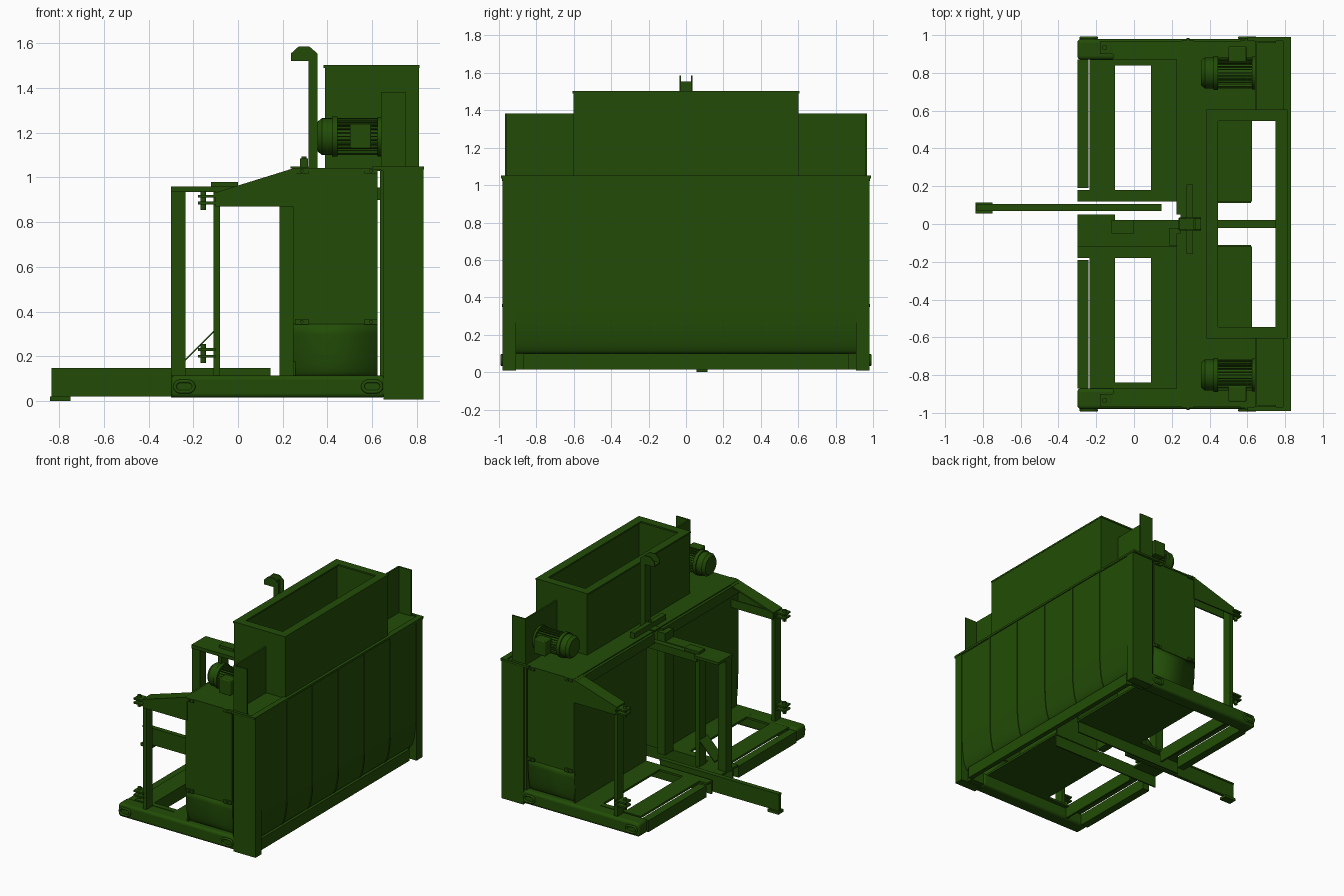
import bpy, bmesh, math
from mathutils import Matrix, Vector

if "Cube" in bpy.data.objects:
    bpy.data.objects.remove(bpy.data.objects["Cube"])

green = bpy.data.materials.new("dark_green")
green.diffuse_color = (0.016, 0.073, 0.002, 1)
green.use_nodes = True
green.node_tree.nodes["Principled BSDF"].inputs["Base Color"].default_value = green.diffuse_color


def finish(name, bm, bevel=0, smooth=False):
    bmesh.ops.recalc_face_normals(bm, faces=bm.faces)
    me = bpy.data.meshes.new(name)
    bm.to_mesh(me)
    bm.free()
    me.materials.append(green)
    ob = bpy.data.objects.new(name, me)
    bpy.context.collection.objects.link(ob)
    if bevel:
        m = ob.modifiers.new("bevel", "BEVEL")
        m.width, m.segments = bevel, 4
    if smooth or bevel:
        bpy.context.view_layer.objects.active = ob
        bpy.ops.object.select_all(action="DESELECT")
        ob.select_set(True)
        bpy.ops.object.shade_smooth_by_angle(angle=math.radians(35))
    return ob


def prism(name, pts, y0, y1, both=False, bevel=0, smooth=False):
    """Extrude an x-z outline from y0 to y1, optionally repeated at -y."""
    for s in ((1, -1) if both else (1,)):
        bm = bmesh.new()
        f = bm.faces.new([bm.verts.new((x, s * y0, z)) for x, z in pts])
        ext = bmesh.ops.extrude_face_region(bm, geom=[f])["geom"]
        bmesh.ops.translate(bm, vec=(0, s * (y1 - y0), 0),
                            verts=[v for v in ext if isinstance(v, bmesh.types.BMVert)])
        finish(name, bm, bevel, smooth)


def box(name, x0, x1, y0, y1, z0, z1, both=False, bevel=0):
    prism(name, [(x0, z0), (x1, z0), (x1, z1), (x0, z1)], y0, y1, both, bevel)


def cyl(name, p, q, r, both=False, r2=None, seg=32):
    for s in ((1, -1) if both else (1,)):
        a, b = Vector((p[0], s * p[1], p[2])), Vector((q[0], s * q[1], q[2]))
        d = b - a
        bm = bmesh.new()
        M = Matrix.Translation((a + b) / 2) @ d.to_track_quat("Z", "Y").to_matrix().to_4x4()
        bmesh.ops.create_cone(bm, cap_ends=True, segments=seg, radius1=r,
                              radius2=r if r2 is None else r2, depth=d.length, matrix=M)
        finish(name, bm, smooth=True)


# Base frame
box("side_rail", -0.30, 0.66, 0.87, 0.98, 0.015, 0.115, True, 0.02)
box("side_rail_ledge", -0.10, 0.62, 0.84, 0.88, 0.10, 0.115, True)
box("front_base_bar", -0.30, -0.242, 0.19, 0.87, 0.015, 0.10, True)
box("front_base_plate", -0.236, -0.10, 0.17, 0.87, 0.10, 0.115, True)
box("front_base_flange", -0.115, -0.10, 0.17, 0.87, 0.02, 0.10, True)
box("middle_base_rail", -0.30, 0.62, 0.12, 0.18, 0.10, 0.115, True)
box("middle_base_flange", -0.30, 0.62, 0.12, 0.13, 0.015, 0.10, True)
box("base_joint_plate", -0.30, -0.10, -0.13, 0.05, 0.10, 0.115)
box("rear_base_bar", 0.765, 0.80, -0.87, 0.87, 0.015, 0.10)
for x in (-0.24, 0.60):   # oval tie-down rings and backing plates
    for s in (1, -1):
        cu = bpy.data.curves.new("tie_ring", "CURVE")
        cu.dimensions, cu.bevel_depth, cu.bevel_resolution = "3D", 0.008, 3
        sp = cu.splines.new("POLY")
        sp.points.add(19)
        for i, pt in enumerate(sp.points):
            a = 2 * math.pi * (i + 0.5) / 20
            off = 0.015 if math.cos(a) > 0 else -0.015
            pt.co = (x + off + 0.027 * math.cos(a), s * 0.985, 0.065 + 0.024 * math.sin(a), 1)
        sp.use_cyclic_u = True
        cu.materials.append(green)
        bpy.context.collection.objects.link(bpy.data.objects.new("tie_ring", cu))

# Drawbar
box("drawbar", -0.835, 0.145, 0.075, 0.10, 0.02, 0.145)
box("drawbar_lip", -0.835, 0.145, 0.07, 0.105, 0.135, 0.147)
box("drawbar_foot", -0.84, -0.75, 0.055, 0.115, 0.0, 0.02)

# Bins: floor, front wall, inner wall
box("bin_floor", 0.09, 0.625, 0.12, 0.96, 0.10, 0.115, True)
box("bin_front_wall", 0.245, 0.257, 0.115, 0.95, 0.10, 1.03, True)
box("bin_inner_wall", 0.245, 0.62, 0.112, 0.122, 0.10, 1.03, True)

# Side doors and lower flared covers, with hinges
box("side_door", 0.245, 0.625, 0.95, 0.965, 0.345, 1.04, True)
for s in (1, -1):
    bm = bmesh.new()
    rows = []
    for i in range(9):
        t = i / 8
        y = s * (0.962 - 0.04 * (1 - math.cos(t * math.pi / 2)))
        rows.append([bm.verts.new((x, y, 0.345 - 0.235 * math.sin(t * math.pi / 2))) for x in (0.245, 0.625)])
    for a, b in zip(rows, rows[1:]):
        bm.faces.new((a[0], a[1], b[1], b[0]))
    ob = finish("lower_side_cover", bm, smooth=True)
    ob.modifiers.new("thick", "SOLIDIFY").thickness = 0.008
for x in (0.285, 0.595):
    for z in (0.355, 1.03):
        box("door_hinge", x - 0.03, x + 0.03, 0.965, 0.975, z - 0.012, z + 0.012, True)
        cyl("hinge_bolt", (x, 0.97, z), (x, 0.985, z), 0.008, True, seg=12)

# Roof plates around the hopper opening
box("front_roof", 0.245, 0.40, -0.97, 0.97, 1.03, 1.042)
box("end_roof", 0.40, 0.64, 0.60, 0.97, 1.03, 1.042, True)
box("rear_roof", 0.64, 0.83, 0.60, 0.985, 1.03, 1.042, True)
box("roof_lip", 0.225, 0.245, 0.05, 0.95, 0.96, 1.035, True)
box("rear_top_lip", 0.79, 0.832, -0.985, 0.985, 1.035, 1.05)
box("side_top_lip", 0.60, 0.83, 0.97, 0.99, 1.035, 1.05, True)

# Corner arms, posts and swing hinges
prism("corner_arm", [(-0.10, 0.87), (0.26, 0.87), (0.26, 1.04), (0.245, 1.04), (-0.10, 0.93)], 0.96, 0.97, True)
prism("arm_top", [(-0.11, 0.915), (0.245, 1.03), (0.245, 1.04), (-0.11, 0.93)], 0.87, 0.97, True)
box("arm_beam", -0.10, 0.25, 0.88, 0.89, 0.87, 0.93, True)
box("corner_post", -0.11, -0.08, 0.89, 0.96, 0.115, 0.93, True)
for z0 in (0.20, 0.885):
    for dz in (0, 0.03):
        box("swing_hinge_plate", -0.18, -0.10, 0.90, 0.97, z0 + dz - 0.005, z0 + dz + 0.007, True)
    cyl("swing_hinge_pin", (-0.155, 0.935, z0 - 0.03), (-0.155, 0.935, z0 + 0.055), 0.013, True, seg=16)

# Central frame
box("centre_post", -0.30, -0.235, -0.11, -0.04, 0.115, 0.94)
box("centre_rear_post", -0.11, -0.08, -0.08, 0.0, 0.115, 0.94)
box("centre_column", 0.185, 0.247, -0.115, -0.02, 0.115, 1.02)
prism("centre_brace", [(-0.235, 0.18), (-0.105, 0.31), (-0.105, 0.32), (-0.235, 0.19)], -0.10, 0.0)
box("centre_top_beam", -0.30, 0.25, -0.12, -0.02, 0.935, 0.96)
box("centre_top_cap", -0.30, -0.10, -0.02, 0.05, 0.94, 0.96)
box("centre_catch", -0.12, 0.0, -0.05, 0.02, 0.96, 0.98)
box("centre_rail", -0.10, 0.77, -0.02, 0.02, 0.90, 0.955)

# Rear end posts and curved rear panel with seams
box("end_post", 0.65, 0.83, 0.91, 0.98, 0.008, 1.04, True)
box("end_post_strip", 0.635, 0.65, 0.93, 0.965, 0.11, 1.04, True)
box("end_foot", 0.66, 0.77, 0.87, 0.955, 0.015, 0.10, True)
arc = [(0.775 + 0.05 * math.cos(a), 0.35 - 0.25 * math.sin(a))
       for a in [math.pi / 2 * i / 12 for i in range(13)]]
outer = [(0.825, 1.04)] + arc
prism("rear_panel", outer + [(x - 0.01, z + 0.004) for x, z in reversed(outer)], -0.915, 0.915, smooth=True)
for y in (-0.605, -0.305, 0, 0.305, 0.605):
    prism("panel_seam", [(x + 0.005, z) for x, z in outer] + [(x - 0.002, z) for x, z in reversed(outer)],
          y - 0.005, y + 0.005, smooth=True)

# Hopper: four walls and an inward rim
for x in (0.39, 0.80):
    box("hopper_long_wall", x, x + 0.01, -0.602, 0.602, 1.04, 1.495)
box("hopper_end_wall", 0.39, 0.81, 0.592, 0.602, 1.04, 1.495, True)
for x in (0.383, 0.75):
    box("hopper_long_rim", x, x + 0.062, -0.607, 0.607, 1.49, 1.502)
box("hopper_end_rim", 0.445, 0.75, 0.545, 0.607, 1.49, 1.502, True)

# Motors with drive guards
box("motor_plate", 0.64, 0.652, 0.602, 0.968, 1.042, 1.383, True)
box("guard_end_wall", 0.64, 0.752, 0.958, 0.968, 1.042, 1.383, True)
C, Z = 0.80, 1.183
cyl("motor_body", (0.44, C, Z), (0.64, C, Z), 0.072, True)
cyl("motor_fan_cover", (0.375, C, Z), (0.425, C, Z), 0.082, True)
cyl("motor_fan_nose", (0.375, C, Z), (0.355, C, Z), 0.082, True, 0.066)
cyl("motor_rear_flange", (0.42, C, Z), (0.445, C, Z), 0.09, True)
cyl("motor_front_flange", (0.625, C, Z), (0.642, C, Z), 0.088, True)
for s in (1, -1):
    bm = bmesh.new()
    for i in range(28):
        M = (Matrix.Translation((0.535, s * C, Z)) @ Matrix.Rotation(2 * math.pi * i / 28, 4, "X")
             @ Matrix.Translation((0, 0, 0.073)) @ Matrix.Diagonal((0.18, 0.004, 0.018, 1)))
        bmesh.ops.create_cube(bm, size=1, matrix=M)
    finish("motor_fins", bm)
box("motor_terminal_box", 0.50, 0.595, 0.86, 0.94, 1.13, 1.24, True, 0.006)

# Hooked mast channel and its cross handle
hook = [(0.315, 1.04), (0.355, 1.04), (0.355, 1.555), (0.32, 1.585), (0.27, 1.585),
        (0.237, 1.555), (0.237, 1.52), (0.315, 1.52)]
prism("mast_flange", hook, 0.027, 0.034, True)
box("mast_web", 0.315, 0.325, -0.03, 0.03, 1.04, 1.555)
box("hook_web", 0.237, 0.325, -0.03, 0.03, 1.52, 1.53)
box("mast_bracket", 0.235, 0.355, -0.033, 0.033, 1.04, 1.05)
box("cross_handle", 0.277, 0.312, -0.16, 0.21, 1.045, 1.085)
cyl("handle_pin", (0.295, 0.0, 1.08), (0.295, 0.0, 1.095), 0.012, seg=16)
